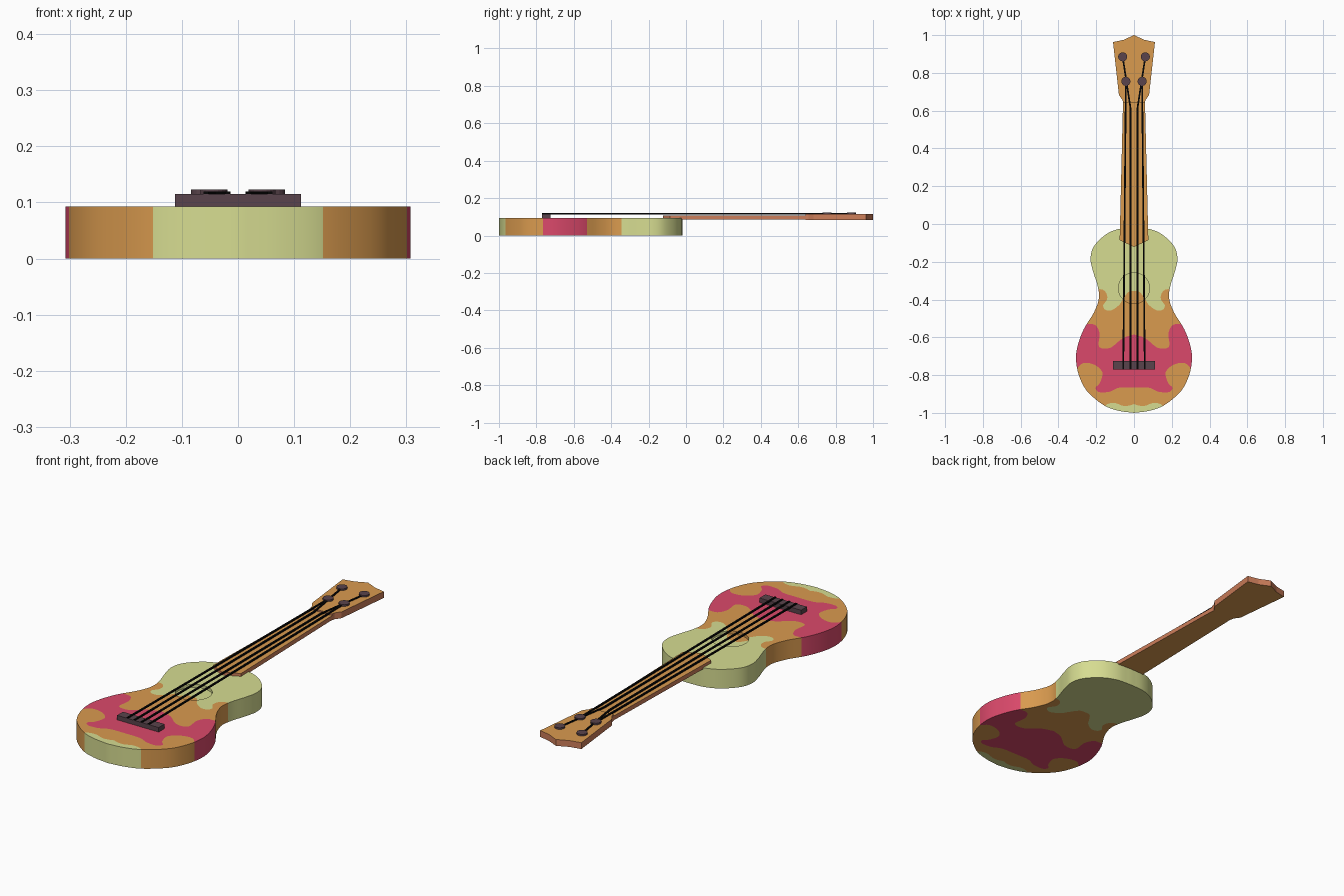
import bpy, bmesh, math
from mathutils import Vector
from mathutils.geometry import delaunay_2d_cdt

if "Cube" in bpy.data.objects:
    bpy.data.objects.remove(bpy.data.objects["Cube"])


def material(name, rgb):
    m = bpy.data.materials.new(name)
    lin = [((c / 255 + 0.055) / 1.055) ** 2.4 for c in rgb]
    m.diffuse_color = (*lin, 1)
    m.use_nodes = True
    m.node_tree.nodes["Principled BSDF"].inputs["Base Color"].default_value = m.diffuse_color
    return m


GREEN = material("pale_green", (214, 220, 145))
ORANGE = material("amber_wood", (218, 155, 79))
PINK = material("raspberry", (219, 73, 107))
SIENNA = material("sienna_edge", (205, 126, 90))
DARK = material("dark_plum", (90, 68, 76))
BLACK = material("string_black", (6, 6, 6))


def smooth(pts, n=5):
    """Catmull-Rom curve through an open list of points."""
    p = [Vector(q) for q in pts]
    p = [2 * p[0] - p[1]] + p + [2 * p[-1] - p[-2]]
    out = []
    for a, b, c, d in zip(p, p[1:], p[2:], p[3:]):
        for i in range(n):
            t = i / n
            out.append(0.5 * (2 * b + (c - a) * t + (2 * a - 5 * b + 4 * c - d) * t * t
                              + (3 * b - a - 3 * c + d) * t ** 3))
    return out + [p[-2]]


def mirrored(half):
    """Close a right-hand half outline into a full symmetric loop."""
    half = [Vector(p) for p in half]
    return half + [Vector((-p.x, p.y)) for p in reversed(half) if p.x > 1e-6]


def inside(p, poly):
    hit = False
    for a, b in zip(poly, poly[1:] + poly[:1]):
        if (a.y > p.y) != (b.y > p.y) and p.x < a.x + (p.y - a.y) * (b.x - a.x) / (b.y - a.y):
            hit = not hit
    return hit


def finish(name, bm, mats):
    bmesh.ops.recalc_face_normals(bm, faces=bm.faces)
    me = bpy.data.meshes.new(name)
    bm.to_mesh(me)
    bm.free()
    for m in mats:
        me.materials.append(m)
    ob = bpy.data.objects.new(name, me)
    bpy.context.collection.objects.link(ob)
    return ob


def prism(name, outline, z0, z1, cap, side=None):
    """Upright prism with one colour on the caps and one on the walls."""
    bm = bmesh.new()
    lo = [bm.verts.new((x, y, z0)) for x, y in outline]
    hi = [bm.verts.new((x, y, z1)) for x, y in outline]
    bm.faces.new(lo[::-1])
    bm.faces.new(hi)
    for i in range(len(lo)):
        j = (i + 1) % len(lo)
        bm.faces.new((lo[i], lo[j], hi[j], hi[i])).material_index = 1
    return finish(name, bm, [cap, side or cap])


# Body outline and painted regions (right halves, mirrored)
body = mirrored(smooth([(0, -1), (.085, -.988), (.164, -.957), (.25, -.883), (.292, -.8),
                        (.307, -.715), (.297, -.64), (.265, -.555), (.212, -.468),
                        (.186, -.395), (.192, -.33), (.217, -.25), (.23, -.183),
                        (.212, -.118), (.15, -.056), (.08, -.026), (0, -.02)]))
amber_zone = mirrored(smooth([(0, -.355), (.03, -.36), (.06, -.4), (.08, -.43), (.12, -.457),
                              (.153, -.453), (.163, -.43), (.143, -.4), (.145, -.37),
                              (.165, -.348), (.2, -.345)])
                      + [(.41, -.345), (.41, -1.1), (0, -1.1)])
pink_zone = mirrored(smooth([(0, -.585), (.06, -.605), (.125, -.655), (.185, -.65), (.182, -.58),
                             (.205, -.535), (.25, -.53)])
                     + [(.4, -.53), (.4, -.775)]
                     + smooth([(.31, -.775), (.27, -.737), (.21, -.745), (.168, -.785),
                               (.18, -.84), (.203, -.867), (.185, -.89), (.13, -.888),
                               (.08, -.867), (0, -.865)]))
foot_zone = mirrored(smooth([(0, -.953), (.03, -.962), (.06, -.962), (.1, -.948),
                             (.14, -.953), (.16, -.975)]) + [(.3, -1.05), (0, -1.07)])
hole = [Vector((.082 * math.cos(a), -.34 + .082 * math.sin(a)))
        for a in (math.tau * i / 40 for i in range(40))]


def paint(p):
    if inside(p, foot_zone):
        return 0
    if inside(p, pink_zone):
        return 2
    return 1 if inside(p, amber_zone) else 0


# Body: triangulate the plan along the paint lines, then give it walls
TOP, RECESS = .093, .078
pts, edges = [], []
for loop in (body, amber_zone, pink_zone, foot_zone, hole):
    s, n = len(pts), len(loop)
    pts += loop
    edges += [(s + i, s + (i + 1) % n) for i in range(n)]
flat, _, tris, *_ = delaunay_2d_cdt(pts, edges, [], 0, 1e-6)
bm = bmesh.new()
made, level = {}, {}


def vert(i, z):
    if (i, z) not in made:
        made[i, z] = bm.verts.new((flat[i].x, flat[i].y, z))
    return made[i, z]


for t in tris:
    mid = sum((flat[i] for i in t), Vector((0, 0))) / 3
    if not inside(mid, body):
        continue
    z = RECESS if inside(mid, hole) else TOP
    for f in (bm.faces.new([vert(i, z) for i in t]),
              bm.faces.new([vert(i, 0) for i in reversed(t)])):
        f.material_index = paint(mid)
    for i in range(3):
        level[t[i], t[(i + 1) % 3]] = z
for (a, b), z in level.items():
    low = level.get((b, a), 0)
    if z > low:
        f = bm.faces.new((vert(a, z), vert(a, low), vert(b, low), vert(b, z)))
        f.material_index = paint((flat[a] + flat[b]) / 2)
body_ob = finish("body", bm, [GREEN, ORANGE, PINK])
bpy.context.view_layer.objects.active = body_ob
body_ob.select_set(True)
bpy.ops.object.shade_smooth_by_angle(angle=math.radians(35))

# Neck and headstock
prism("neck", mirrored([(0, -.122), (.076, -.085), (.058, .65), (0, .65)]),
      .086, .107, ORANGE, SIENNA)
prism("headstock", mirrored([(0, .64), (.058, .64), (.06, .655), (.08, .683), (.111, .963),
                             (.055, .975), (0, 1)]), .084, .115, ORANGE, SIENNA)

# Bridge
prism("bridge", mirrored([(.112, -.77), (.112, -.725)]), .09, .115, DARK)

# Tuning pegs and strings
PEGS = {"upper": (.06, .885), "lower": (.043, .755)}
for side, s in (("right", 1), ("left", -1)):
    for row, (px, py) in PEGS.items():
        ring = [(s * px + .024 * math.cos(math.tau * i / 20),
                 py + .024 * math.sin(math.tau * i / 20)) for i in range(20)]
        prism(f"{side}_{row}_peg", ring, .11, .123, DARK)
        path = [(.057, -.77), (px, py)] if row == "lower" else [(.019, -.77), (.018, .61), (px, py)]
        w = .0045
        prism(f"{side}_{row}_string",
              [(s * x + w, y) for x, y in path] + [(s * x - w, y) for x, y in reversed(path)],
              .113, .119, BLACK)
